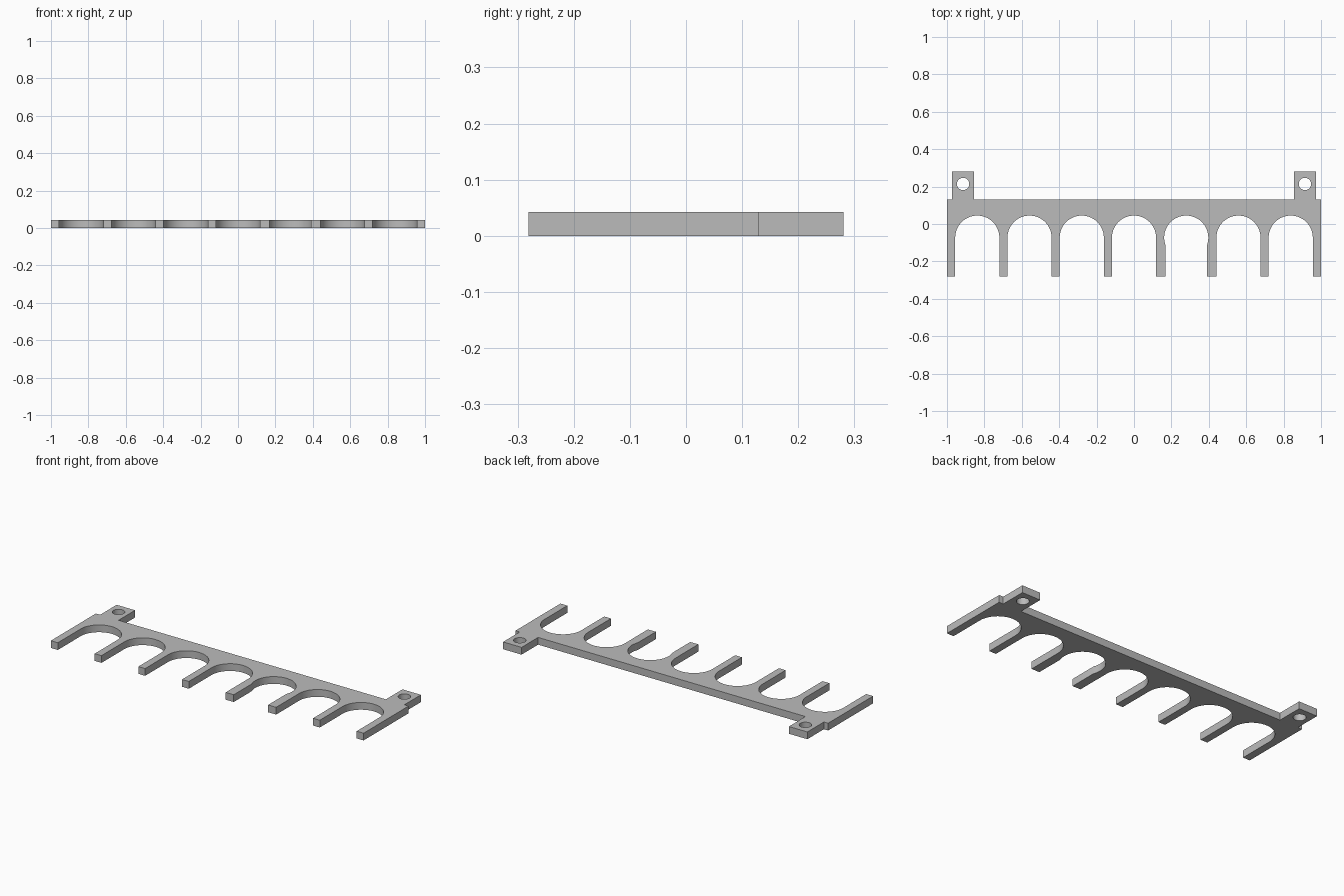
import bpy, bmesh
from math import sin, cos, pi, radians, acos

cube = bpy.data.objects.get("Cube")
if cube:
    bpy.data.objects.remove(cube, do_unlink=True)

THICK = 0.042
FRONT, BACK, TAB_BACK = -0.281, 0.13, 0.281
TAB_IN, TAB_OUT = 0.855, 0.973
RADIUS, ARCH_Y = 0.118, -0.073
PITCH = 0.2793

grey = bpy.data.materials.new("plain grey")
grey.use_nodes = True
colour = (0.5, 0.5, 0.5, 1)
grey.diffuse_color = colour
grey.node_tree.nodes["Principled BSDF"].inputs["Base Color"].default_value = colour


def arch(cx, half_width):
    """Slot outline, left to right; a narrow slot lets the arc turn past its half circle."""
    over = acos(half_width / RADIUS)
    steps = 40
    points = [(cx - half_width, FRONT)]
    for i in range(steps + 1):
        a = pi + over - (pi + 2 * over) * i / steps
        points.append((cx + RADIUS * cos(a), ARCH_Y + RADIUS * sin(a)))
    return points + [(cx + half_width, FRONT)]


def circle(cx, cy, r, n=32):
    return [(cx + r * cos(2 * pi * i / n), cy + r * sin(2 * pi * i / n)) for i in range(n)]


# Outline: comb teeth along the front, two mounting tabs at the back
outline = [(-1, FRONT)]
for i in range(-3, 4):
    outline += arch(i * PITCH, 0.11 if i == 1 else RADIUS)
outline += [(1, FRONT), (1, BACK),
            (TAB_OUT, BACK), (TAB_OUT, TAB_BACK), (TAB_IN, TAB_BACK), (TAB_IN, BACK),
            (-TAB_IN, BACK), (-TAB_IN, TAB_BACK), (-TAB_OUT, TAB_BACK), (-TAB_OUT, BACK),
            (-1, BACK)]
screw_holes = [circle(side * 0.914, 0.214, 0.033) for side in (-1, 1)]

# Fill the outline around the holes and extrude it into a plate
bm = bmesh.new()
for loop in [outline] + screw_holes:
    verts = [bm.verts.new((x, y, 0)) for x, y in loop]
    for a, b in zip(verts, verts[1:] + verts[:1]):
        bm.edges.new((a, b))
bmesh.ops.triangle_fill(bm, edges=bm.edges[:], use_beauty=True, use_dissolve=False)
top = bmesh.ops.extrude_face_region(bm, geom=bm.faces[:], use_keep_orig=True)["geom"]
bmesh.ops.translate(bm, vec=(0, 0, THICK),
                    verts=[g for g in top if isinstance(g, bmesh.types.BMVert)])
bmesh.ops.recalc_face_normals(bm, faces=bm.faces[:])

mesh = bpy.data.meshes.new("comb_plate")
bm.to_mesh(mesh)
bm.free()
mesh.materials.append(grey)
plate = bpy.data.objects.new("comb_plate", mesh)
bpy.context.collection.objects.link(plate)

bpy.ops.object.select_all(action="DESELECT")
plate.select_set(True)
bpy.context.view_layer.objects.active = plate
bpy.ops.object.shade_smooth_by_angle(angle=radians(30))
